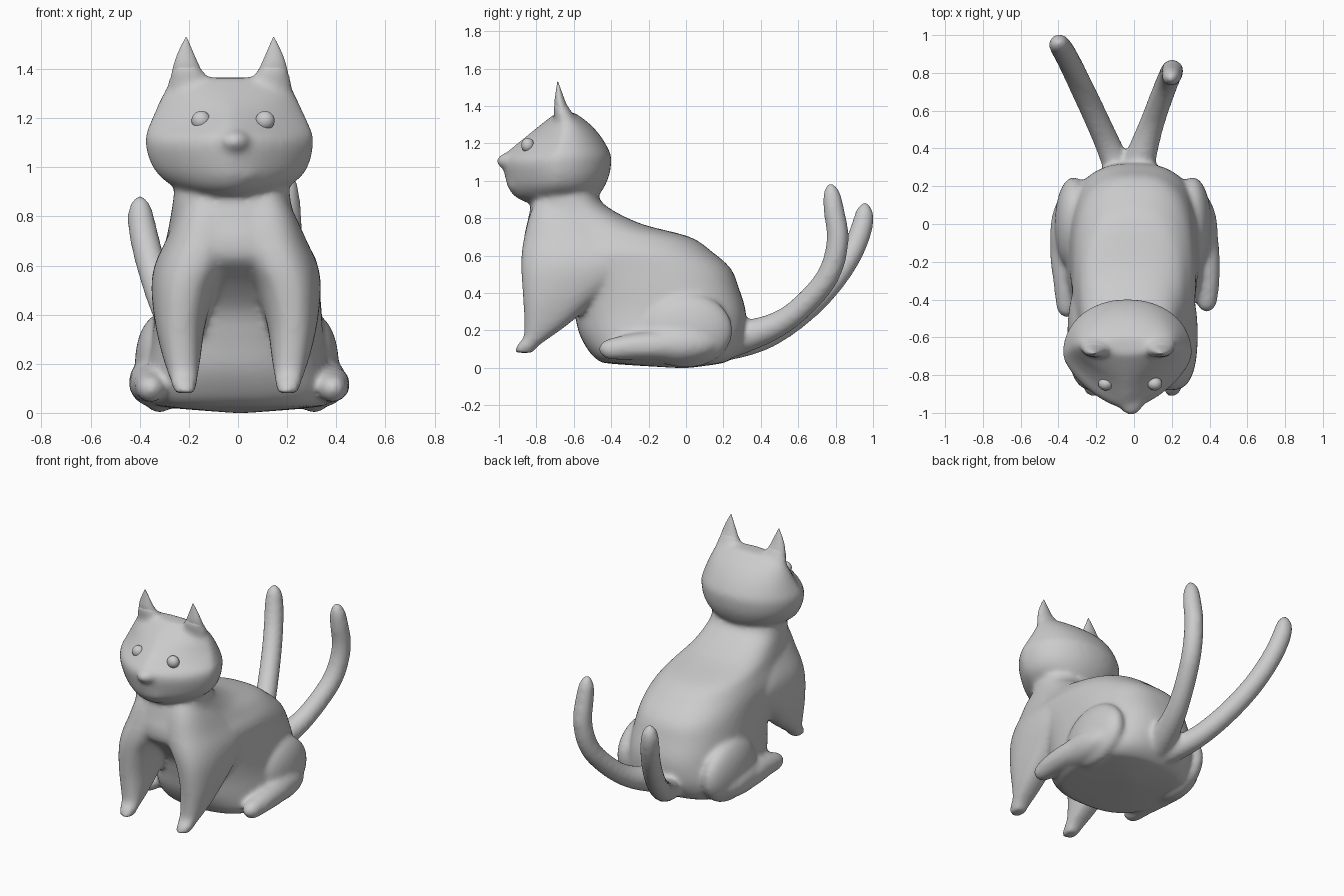
import bpy, bmesh, math
from mathutils import Matrix

SEG = 48


def finish(name, bm):
    bmesh.ops.recalc_face_normals(bm, faces=bm.faces)
    me = bpy.data.meshes.new(name)
    bm.to_mesh(me)
    bm.free()
    ob = bpy.data.objects.new(name, me)
    bpy.context.collection.objects.link(ob)
    for p in me.polygons:
        p.use_smooth = True
    return ob


def smooth_rings(rings, n=4):
    """Catmull-Rom interpolation between the given rings."""
    out = []
    for i in range(len(rings) - 1):
        p = [rings[max(0, min(len(rings) - 1, i + k))] for k in (-1, 0, 1, 2)]
        for t in (k / n for k in range(n)):
            out.append([0.5 * (2 * b + (c - a) * t + (2 * a - 5 * b + 4 * c - d) * t * t
                               + (3 * b - a - 3 * c + d) * t ** 3) for a, b, c, d in zip(*p)])
    return out + [rings[-1]]


def loft(bm, rings, ef=2.4, eb=2.4):
    """Stack superellipse rings: (z, centre x, half width, front y, back y, [front exponent])."""
    prev = first = None
    for z, cx, rx, y0, y1, *ex in smooth_rings(rings):
        cy, ry = (y0 + y1) / 2, (y1 - y0) / 2
        vs = []
        for i in range(SEG):
            a = 2 * math.pi * i / SEG
            c, s = math.cos(a), math.sin(a)
            e = eb if s > 0 else (ex[0] if ex else ef)
            vs.append(bm.verts.new((cx + rx * math.copysign(abs(c) ** (2 / e), c),
                                    cy + ry * math.copysign(abs(s) ** (2 / e), s), z)))
        if prev:
            for i in range(SEG):
                j = (i + 1) % SEG
                bm.faces.new((prev[i], prev[j], vs[j], vs[i]))
        first = first or vs
        prev = vs
    bm.faces.new(first[::-1])
    bm.faces.new(prev)


def ball(bm, centre, radii):
    m = Matrix.Translation(centre) @ Matrix.Diagonal((*radii, 1))
    bmesh.ops.create_uvsphere(bm, u_segments=32, v_segments=20, radius=1, matrix=m)


def tube(bm, pts):
    """Round tube through points (x, y, z, radius)."""
    cu = bpy.data.curves.new("path", 'CURVE')
    cu.dimensions = '3D'
    cu.bevel_depth = 1
    cu.bevel_resolution = 5
    cu.use_fill_caps = True
    sp = cu.splines.new('NURBS')
    sp.points.add(len(pts) - 1)
    for p, (x, y, z, r) in zip(sp.points, pts):
        p.co = (x, y, z, 1)
        p.radius = r
    sp.order_u = 3
    sp.use_endpoint_u = True
    sp.resolution_u = 6
    ob = bpy.data.objects.new("path", cu)
    bpy.context.collection.objects.link(ob)
    dg = bpy.context.evaluated_depsgraph_get()
    me = bpy.data.meshes.new_from_object(ob.evaluated_get(dg))
    part = bmesh.new()
    part.from_mesh(me)
    bmesh.ops.remove_doubles(part, verts=part.verts, dist=1e-5)
    part.to_mesh(me)
    part.free()
    bm.from_mesh(me)
    bpy.data.objects.remove(ob)
    bpy.data.curves.remove(cu)
    bpy.data.meshes.remove(me)


def ear_rings(s, profile):
    return [(z, -0.033 + s * x, rx, y0, y1) for z, x, rx, y0, y1 in profile]


bm = bmesh.new()

# torso and neck
loft(bm, [
    (0.00, 0.01, 0.03, -0.06, 0.02),
    (0.022, 0.01, 0.30, -0.40, 0.18),
    (0.04, 0.01, 0.36, -0.47, 0.23),
    (0.09, 0.01, 0.38, -0.52, 0.28),
    (0.18, 0.00, 0.37, -0.57, 0.315),
    (0.30, 0.00, 0.35, -0.60, 0.32),
    (0.42, 0.00, 0.34, -0.64, 0.285),
    (0.53, 0.00, 0.33, -0.74, 0.24),
    (0.62, 0.00, 0.32, -0.85, 0.14),
    (0.70, -0.01, 0.285, -0.865, 0.02),
    (0.77, -0.02, 0.26, -0.85, -0.24),
    (0.86, -0.025, 0.24, -0.83, -0.42),
    (0.93, -0.025, 0.23, -0.81, -0.475),
    (1.02, -0.03, 0.20, -0.80, -0.50)], 2.5, 2.6)

# head, wedge-shaped in front, with muzzle and nose
loft(bm, [
    (0.885, -0.03, 0.14, -0.86, -0.52, 1.8),
    (0.92, -0.03, 0.23, -0.92, -0.47, 1.6),
    (0.97, -0.03, 0.295, -0.955, -0.435, 1.5),
    (1.03, -0.033, 0.328, -0.97, -0.41, 1.5),
    (1.09, -0.035, 0.341, -0.98, -0.40, 1.5),
    (1.13, -0.035, 0.341, -0.975, -0.40, 1.4),
    (1.17, -0.036, 0.326, -0.94, -0.415, 1.25),
    (1.23, -0.037, 0.30, -0.865, -0.45, 1.3),
    (1.29, -0.037, 0.272, -0.79, -0.50, 1.5),
    (1.34, -0.037, 0.24, -0.725, -0.56, 1.6),
    (1.365, -0.037, 0.17, -0.69, -0.60, 1.6)], 1.4, 2.1)
ball(bm, (-0.015, -0.925, 1.105), (0.07, 0.088, 0.05))
ball(bm, (-0.025, -0.87, 0.985), (0.13, 0.085, 0.065))

# front legs running up into the chest and shoulders
for s, cx in ((-1, -0.02), (1, 0.005)):
    loft(bm, [(z, cx + s * x, rx, y0, y1) for z, x, rx, y0, y1 in (
        (0.08, 0.195, 0.042, -0.915, -0.82),
        (0.12, 0.20, 0.052, -0.905, -0.785),
        (0.16, 0.203, 0.062, -0.87, -0.73),
        (0.24, 0.21, 0.08, -0.865, -0.62),
        (0.36, 0.215, 0.102, -0.87, -0.48),
        (0.50, 0.200, 0.132, -0.88, -0.30),
        (0.60, 0.165, 0.155, -0.88, -0.25),
        (0.70, 0.125, 0.15, -0.865, -0.35),
        (0.82, 0.10, 0.12, -0.835, -0.5),
        (0.92, 0.08, 0.08, -0.79, -0.55))])

# haunches and hind feet
for s, dx, dy in ((-1, -0.01, -0.03), (1, 0.0, 0.0)):
    ball(bm, (s * 0.31 + dx, 0.0, 0.20), (0.10, 0.25, 0.20))
    ball(bm, (s * 0.345, -0.06, 0.125), (0.10, 0.23, 0.10))
    fx = 0.385 if s > 0 else -0.355
    tube(bm, [(s * 0.36, 0.05, 0.115, 0.07), (s * 0.375, -0.12, 0.12, 0.08),
              (fx, -0.28 + dy, 0.115, 0.072), (fx, -0.40 + dy, 0.10, 0.06),
              (fx, -0.45 + dy, 0.095, 0.045), (fx, -0.465 + dy, 0.09, 0.01)])

# two tails
tube(bm, [(-0.05, 0.20, 0.12, 0.085), (-0.11, 0.36, 0.13, 0.07), (-0.20, 0.56, 0.24, 0.066),
          (-0.29, 0.75, 0.41, 0.064), (-0.355, 0.885, 0.60, 0.062), (-0.395, 0.95, 0.77, 0.06),
          (-0.40, 0.955, 0.86, 0.045), (-0.40, 0.955, 0.885, 0.01)])
tube(bm, [(0.0, 0.20, 0.14, 0.10), (0.03, 0.34, 0.17, 0.085), (0.09, 0.52, 0.24, 0.066),
          (0.14, 0.66, 0.36, 0.063), (0.185, 0.775, 0.50, 0.062), (0.205, 0.82, 0.69, 0.06),
          (0.20, 0.79, 0.84, 0.058), (0.195, 0.775, 0.96, 0.046), (0.195, 0.77, 0.99, 0.01)])

# ear roots, fused with the head
for s in (-1, 1):
    loft(bm, ear_rings(s, (
        (1.22, 0.14, 0.10, -0.70, -0.55),
        (1.29, 0.16, 0.098, -0.70, -0.565),
        (1.35, 0.167, 0.083, -0.705, -0.60),
        (1.39, 0.173, 0.066, -0.71, -0.625),
        (1.42, 0.178, 0.052, -0.705, -0.64))), 2, 2)

# fuse everything into one smooth skin
body = finish("cat_body", bm)
rm = body.modifiers.new("fuse", 'REMESH')
rm.mode = 'VOXEL'
rm.voxel_size = 0.014
rm.use_smooth_shade = True
sm = body.modifiers.new("soften", 'SMOOTH')
sm.factor = 0.5
sm.iterations = 12

# ear tips and eyes
for s, side in ((-1, "left"), (1, "right")):
    bm = bmesh.new()
    loft(bm, ear_rings(s, (
        (1.36, 0.170, 0.072, -0.70, -0.615),
        (1.42, 0.178, 0.050, -0.703, -0.643),
        (1.47, 0.18, 0.030, -0.697, -0.662),
        (1.53, 0.178, 0.002, -0.688, -0.684))), 2, 2)
    finish(side + "_ear", bm)
    bm = bmesh.new()
    ball(bm, (-0.02 + s * 0.13, -0.846, 1.19), (0.039, 0.035, 0.039))
    finish(side + "_eye", bm)
